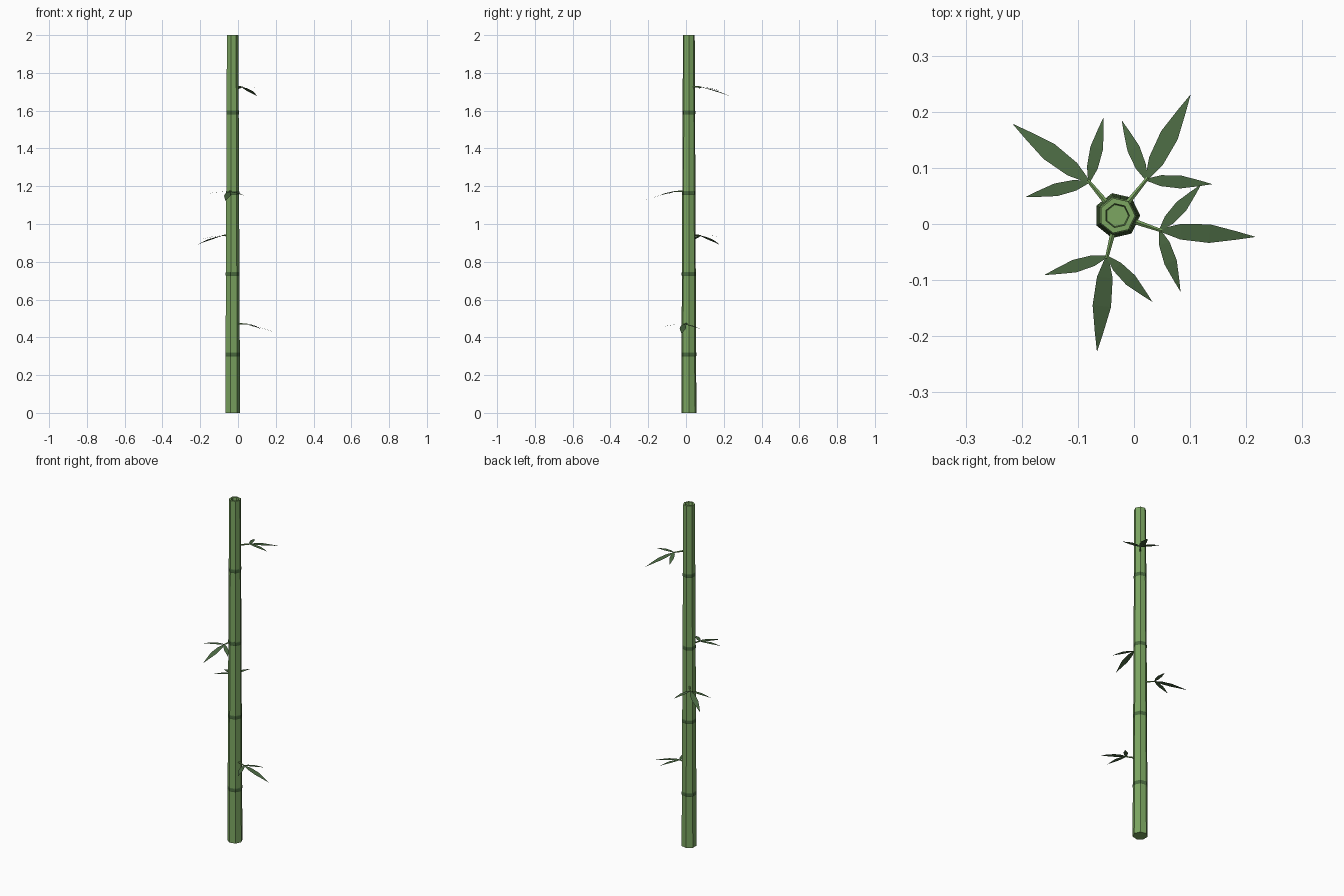
import bpy, bmesh
from math import cos, sin, pi
from mathutils import Vector

if "Cube" in bpy.data.objects:
    bpy.data.objects.remove(bpy.data.objects["Cube"])

CX, CY, SIDES = -0.03, 0.015, 7
R_BASE, R_TOP, HEIGHT = 0.041, 0.032, 2.0


def material(name, rgb):
    m = bpy.data.materials.new(name)
    m.diffuse_color = (*rgb, 1)
    m.use_nodes = True
    m.node_tree.nodes["Principled BSDF"].inputs["Base Color"].default_value = m.diffuse_color
    return m


STALK = material("stalk green", (0.20, 0.38, 0.12))
NODE = material("node green", (0.07, 0.15, 0.05))
LEAF = material("leaf green", (0.07, 0.14, 0.055))


def radius(z):
    return R_BASE + (R_TOP - R_BASE) * z / HEIGHT


def finish(bm, name, mat, fix=True):
    if fix:
        bmesh.ops.recalc_face_normals(bm, faces=bm.faces)
    me = bpy.data.meshes.new(name)
    bm.to_mesh(me)
    bm.free()
    ob = bpy.data.objects.new(name, me)
    me.materials.append(mat)
    bpy.context.collection.objects.link(ob)


def lathe(name, profile, mat):
    """Seven-sided solid from (radius, z) rings, capped at both ends."""
    bm = bmesh.new()
    rings = [[bm.verts.new((CX + r * cos(2 * pi * i / SIDES),
                            CY + r * sin(2 * pi * i / SIDES), z))
              for i in range(SIDES)] for r, z in profile]
    for a, b in zip(rings, rings[1:]):
        for i in range(SIDES):
            j = (i + 1) % SIDES
            bm.faces.new((a[i], a[j], b[j], b[i]))
    bm.faces.new(rings[0])
    bm.faces.new(rings[-1])
    finish(bm, name, mat)


def twig(name, a, b):
    """Thin tapered stem between two points."""
    bm = bmesh.new()
    d = b - a
    rot = d.to_track_quat('Z', 'Y').to_matrix().to_4x4()
    rot.translation = (a + b) / 2
    bmesh.ops.create_cone(bm, cap_ends=True, segments=5, radius1=0.005,
                          radius2=0.003, depth=d.length, matrix=rot)
    finish(bm, name, STALK)


def leaf(name, base, tip, half):
    """Flat pointed blade that arches down towards its tip."""
    bm = bmesh.new()
    d = tip - base
    side = Vector((-d.y, d.x, 0)).normalized()
    pairs = []
    for t, w in ((0, 0.15), (0.22, 0.85), (0.52, 1.0), (0.8, 0.45)):
        p = base + d * t + Vector((0, 0, 0.008 * 4 * t * (1 - t) * 0.5))
        pairs.append((bm.verts.new(p + side * half * w),
                      bm.verts.new(p - side * half * w)))
    for (a, b), (c, e) in zip(pairs, pairs[1:]):
        bm.faces.new((a, b, e, c))
    bm.faces.new((*pairs[-1], bm.verts.new(tip)))
    finish(bm, name, LEAF, fix=False)


# Stalk with a hollow top
lathe("stalk", [(R_BASE, 0), (R_TOP, HEIGHT), (0.022, HEIGHT), (0.020, 1.98)], STALK)

# Dark bands at the joints
for k, z in enumerate((0.31, 0.735, 1.165, 1.59)):
    r = radius(z)
    lathe(f"joint_band_{k + 1}", [(r, z - 0.011), (r + 0.0012, z - 0.007),
                                  (r + 0.0012, z + 0.007), (r, z + 0.011)], NODE)

# Leaf clusters: twig end, then tips of the middle and two side leaves
clusters = [
    ((0.046, -0.011, 0.469), (0.217, -0.023, 0.418),
     (0.120, 0.071, 0.445), (0.083, -0.121, 0.456)),
    ((-0.080, 0.075, 0.939), (-0.217, 0.179, 0.890),
     (-0.054, 0.191, 0.930), (-0.194, 0.048, 0.918)),
    ((-0.048, -0.058, 1.171), (-0.066, -0.228, 1.121),
     (0.033, -0.139, 1.150), (-0.160, -0.091, 1.160)),
    ((0.022, 0.079, 1.725), (0.101, 0.231, 1.677),
     (-0.022, 0.185, 1.703), (0.140, 0.071, 1.716)),
]
for k, pts in enumerate(clusters, 1):
    end, *tips = map(Vector, pts)
    out = Vector((end.x - CX, end.y - CY, 0)).normalized()
    start = Vector((CX, CY, end.z + 0.003)) + out * 0.03
    twig(f"twig_{k}", start, end + out * 0.004)
    for n, tip in enumerate(tips, 1):
        leaf(f"leaf_{k}_{n}", end, tip, 0.0165 if n == 1 else 0.0115)
